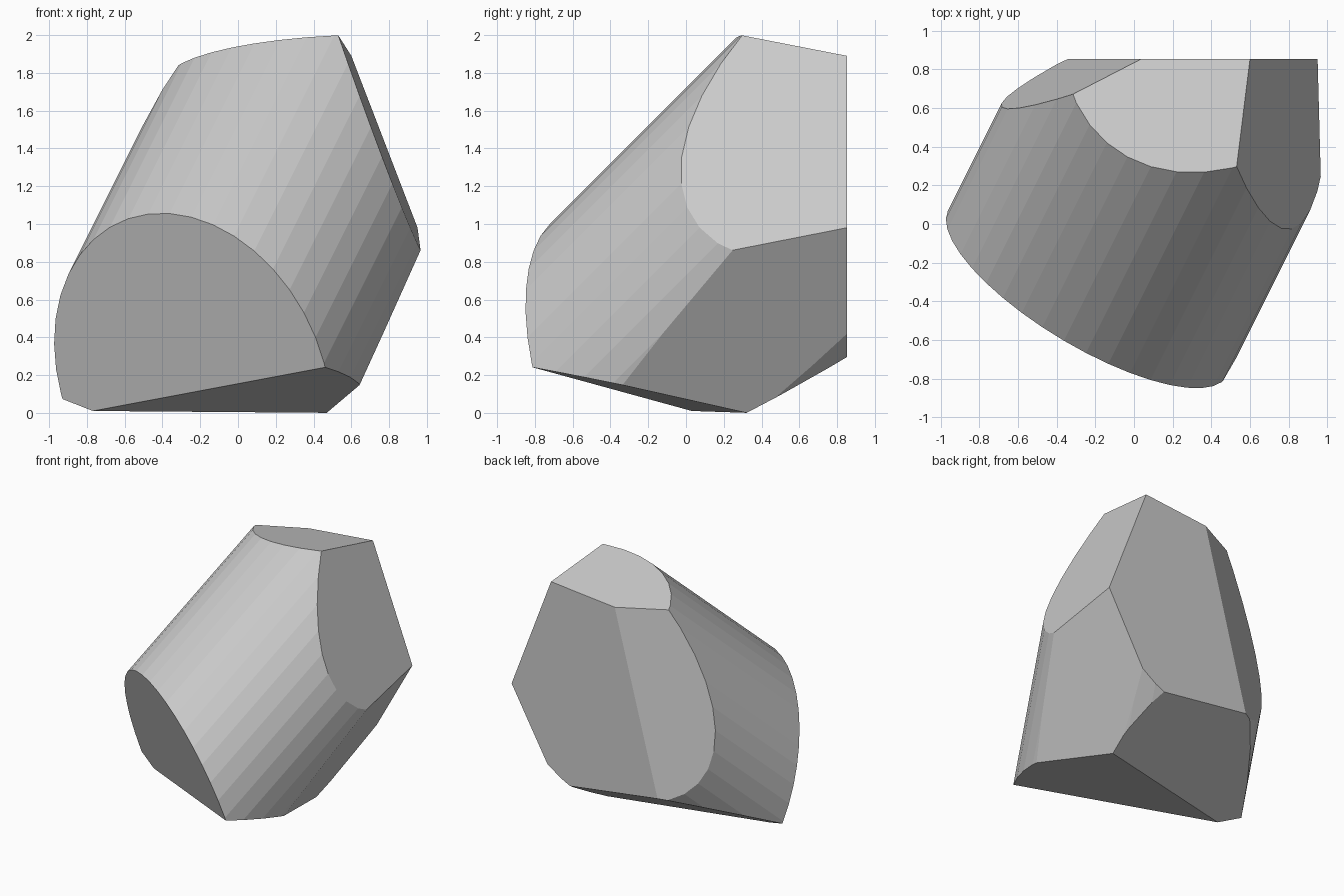
import bpy, bmesh
from mathutils import Matrix, Vector

if "Cube" in bpy.data.objects:
    bpy.data.objects.remove(bpy.data.objects["Cube"])

# Tilted round bar: axis direction, a point on the axis, radius
AXIS = Vector((1, 2, 2))
CENTRE = Vector((-0.173, -0.224, 0.311))
RADIUS = 0.838

# Flat fracture faces: outward normal and offset (normal . p <= offset)
CUTS = [
    ((-0.616, -1.0, -0.368), 0.439),   # front lower end
    ((0.042, -0.213, -1.0), -0.049),   # underside, front
    ((-0.136, 0.546, -1.0), 0.111),    # underside, back
    ((1.0, -0.049, 0.385), 1.286),     # right upper
    ((1.0, 0.138, -0.565), 0.514),     # right lower
    ((0.0, 1.0, 0.0), 0.853),          # back
    ((-1.0, 1.946, 0.265), 2.111),     # back left
    ((-0.096, 0.207, 1.0), 2.009),     # top
]

# Bar primitive
bm = bmesh.new()
place = Matrix.Translation(CENTRE) @ AXIS.to_track_quat('Z', 'Y').to_matrix().to_4x4()
bmesh.ops.create_cone(bm, cap_ends=True, segments=40, radius1=RADIUS,
                      radius2=RADIUS, depth=8, matrix=place)

# Slice off each side and cap the opening
for normal, offset in CUTS:
    n = Vector(normal)
    bmesh.ops.bisect_plane(bm, geom=bm.verts[:] + bm.edges[:] + bm.faces[:],
                           dist=1e-5, plane_co=n * offset / n.length_squared,
                           plane_no=n, clear_outer=True)
    bmesh.ops.holes_fill(bm, edges=[e for e in bm.edges if e.is_boundary], sides=0)

bmesh.ops.recalc_face_normals(bm, faces=bm.faces[:])

# Finished shard, flat shaded
mesh = bpy.data.meshes.new("broken_bar_shard")
bm.to_mesh(mesh)
bm.free()
shard = bpy.data.objects.new("broken_bar_shard", mesh)
bpy.context.collection.objects.link(shard)
